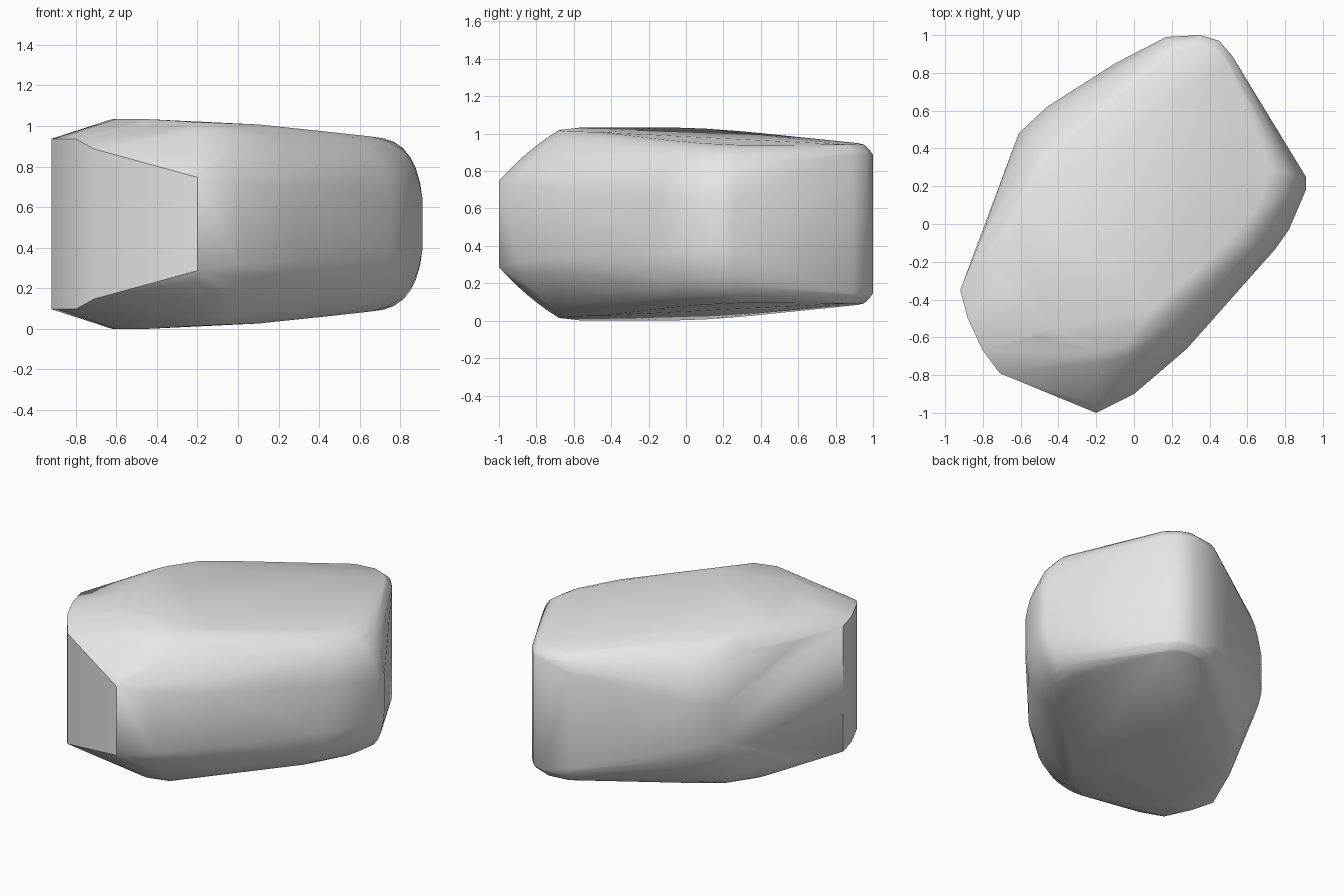
import bpy
import bmesh
import math
from mathutils import Vector

default_cube = bpy.data.objects.get("Cube")
if default_cube:
    bpy.data.objects.remove(default_cube, do_unlink=True)

MIDDLE = 0.517  # height of the horizontal mirror plane
STEPS = 6

# Each station: outer x, outer y, wall half height, plateau x, plateau y, bulge
STATIONS = [
    (-.2, -1, .23, -.2, -.68, .15),
    (-.71, -.79, .37, -.45, -.55, .1),
    (-.8, -.67, .42, -.6, -.42, 0),
    (-.88, -.5, .42, -.62, -.3, 0),
    (-.92, -.35, .42, -.6, -.1, 0),
    (-.8, -.05, .4, -.6, .1, .3),
    (-.69, .24, .25, -.5, .3, .5),
    (-.61, .48, .12, -.4, .4, .6),
    (-.46, .62, .15, -.3, .45, .6),
    (-.1, .85, .15, 0, .65, .65),
    (.17, .99, .32, .22, .92, .5),
    (.35, 1, .37, .35, .95, .2),
    (.45, .97, .37, .43, .92, .2),
    (.52, .89, .37, .49, .86, .2),
    (.91, .25, .12, .72, .3, .75),
    (.91, .18, .12, .66, .1, .75),
    (.82, -.03, .15, .55, 0, .7),
    (.75, -.13, .15, .5, -.1, .7),
    (.28, -.66, .18, .1, -.45, .5),
    (0, -.9, .2, -.05, -.65, .3),
]


def plateau_height(x, y):
    """Half height of the gently sloping top, falling to the back and one side."""
    along = .6 * x + .8 * y
    across = .8 * x - .6 * y
    return MIDDLE - .068 * max(0, along + .38) - .06 * max(0, across)


def shoulder(outer_x, outer_y, wall, inner_x, inner_y, bulge):
    """Rounded section running from the wall up to the plateau edge."""
    top = plateau_height(inner_x, inner_y)
    start = Vector((outer_x, outer_y, wall))
    end = Vector((inner_x, inner_y, top))
    corner = Vector((outer_x, outer_y, top))
    control = start.lerp(end, .5).lerp(corner, bulge)
    for step in range(STEPS + 1):
        t = step / STEPS
        yield start.lerp(control, t).lerp(control.lerp(end, t), t)


# Stone: mirrored shoulder sections wrapped in a convex skin
bm = bmesh.new()
for station in STATIONS:
    for point in shoulder(*station):
        for side in (-1, 1):
            bm.verts.new((point.x, point.y, MIDDLE + side * point.z))
bmesh.ops.convex_hull(bm, input=bm.verts)
loose = [vert for vert in bm.verts if not vert.link_faces]
bmesh.ops.delete(bm, geom=loose, context='VERTS')
bmesh.ops.dissolve_limit(bm, angle_limit=math.radians(1),
                         verts=bm.verts, edges=bm.edges)
bmesh.ops.recalc_face_normals(bm, faces=bm.faces)
mesh = bpy.data.meshes.new("stone")
bm.to_mesh(mesh)
bm.free()
stone = bpy.data.objects.new("stone", mesh)
bpy.context.collection.objects.link(stone)

# Plain grey finish
grey = bpy.data.materials.new("stone grey")
grey.use_nodes = True
colour = (.8, .8, .8, 1)
grey.diffuse_color = colour
grey.node_tree.nodes["Principled BSDF"].inputs["Base Color"].default_value = colour
mesh.materials.append(grey)

# Soft shading with the firm corners kept
bpy.ops.object.select_all(action='DESELECT')
stone.select_set(True)
bpy.context.view_layer.objects.active = stone
bpy.ops.object.shade_smooth_by_angle(angle=math.radians(35))
